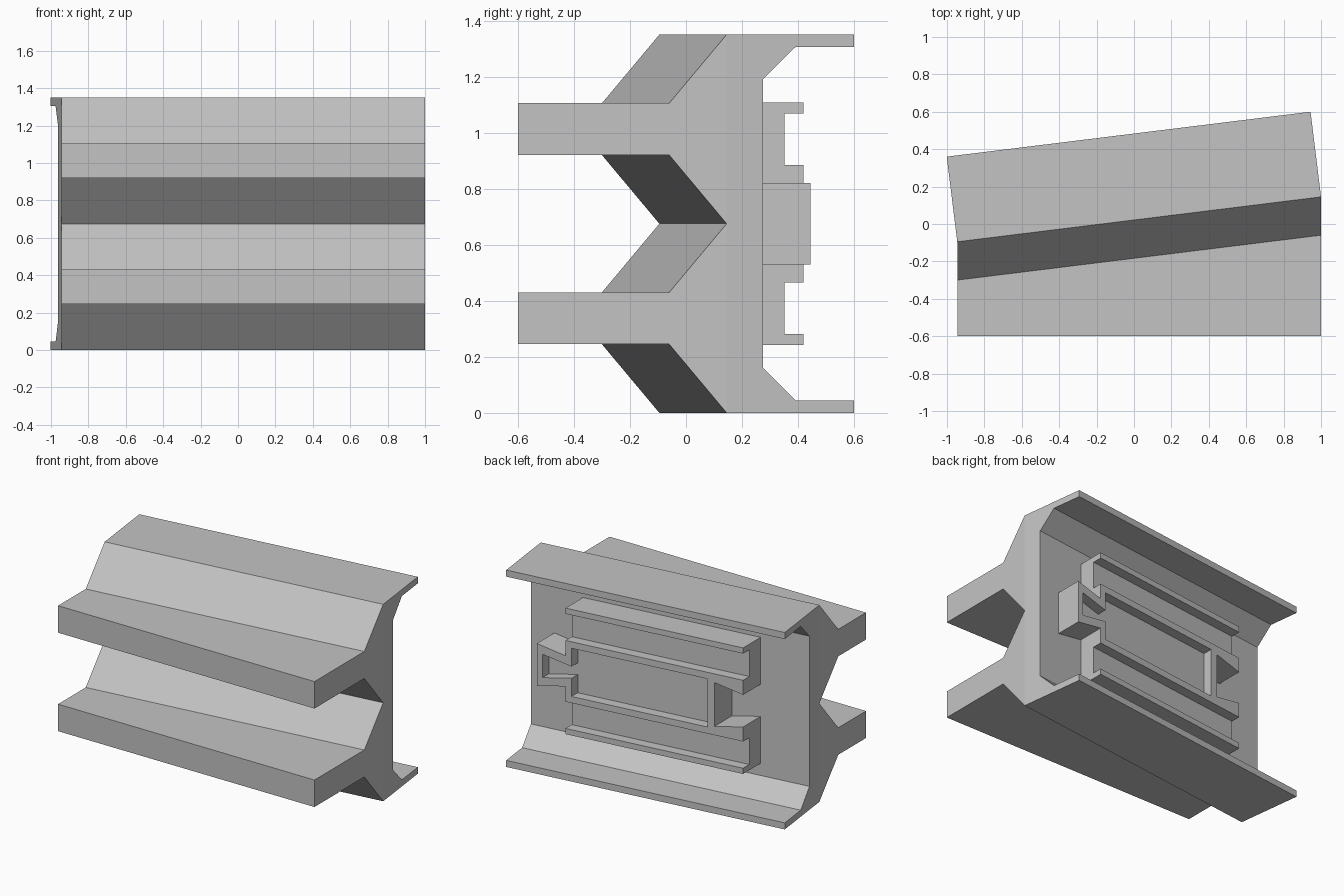
import bpy
import bmesh
from mathutils import Vector

if "Cube" in bpy.data.objects:
    bpy.data.objects.remove(bpy.data.objects["Cube"], do_unlink=True)

grey = bpy.data.materials.new("plain_grey")
grey.use_nodes = True
grey.diffuse_color = (0.55, 0.55, 0.55, 1)
grey.node_tree.nodes["Principled BSDF"].inputs["Base Color"].default_value = grey.diffuse_color

MID = 0.675                        # height of the symmetry plane
SLOPE = 0.1234                     # skew of the back against the front
NORMAL = Vector((-0.1225, 0.9925, 0))


def finish(bm, name):
    bmesh.ops.recalc_face_normals(bm, faces=bm.faces[:])
    mesh = bpy.data.meshes.new(name)
    bm.to_mesh(mesh)
    bm.free()
    mesh.materials.append(grey)
    obj = bpy.data.objects.new(name, mesh)
    bpy.context.collection.objects.link(obj)
    return obj


def mirrored(points):
    return [(a, -h) for a, h in reversed(points)]


# Body: a double-pronged profile whose back half is turned to follow the skew
FRONT = -0.6
half = [(0, 0), (-0.205, 0.245), (FRONT, 0.245), (FRONT, 0.43), (-0.205, 0.43),
        (0, MID), (0.4585, MID), (0.4585, 0.63), (0.247, 0.63), (0.131, 0.515)]
profile = half + mirrored(half[1:])
n = len(profile)


def body_point(origin, v, h):
    if v > 0:
        p = origin + NORMAL * v
    else:
        p = Vector((origin.x, FRONT if v == FRONT else origin.y + v, 0))
    return p + Vector((0, 0, MID + h))


bm = bmesh.new()
ends = []
for origin in (Vector((1, 0.145, 0)), Vector((-0.945, -0.095, 0))):
    ring = [bm.verts.new(body_point(origin, v, h)) for v, h in profile]
    bm.faces.new(ring[:6])                       # upper prong end
    bm.faces.new(ring[n - 5:] + ring[:1])        # lower prong end
    bm.faces.new(ring[5:n - 4] + ring[:1])       # back end
    ends.append(ring)
a, b = ends
for i in range(n):
    j = (i + 1) % n
    bm.faces.new((a[i], a[j], b[j], b[i]))
finish(bm, "body")


# Back fittings: outlines on the skewed back wall, extruded straight backward
def wall_y(x):
    return 0.145 - SLOPE * (1 - x) + 0.132


def add_prism(bm, outline, d0, d1):
    rings = [[bm.verts.new((x, wall_y(x) + d, MID + h)) for x, h in outline]
             for d in (d0, d1)]
    for ring in rings:
        bm.faces.new(ring)
    for i in range(len(outline)):
        j = (i + 1) % len(outline)
        bm.faces.new((rings[0][i], rings[0][j], rings[1][j], rings[1][i]))


END, FLOOR, TOP = 0.62, 0.122, 0.19
LIP = 0.432

# Base plate with a flared tab at one end and a matching socket at the other
plate = [(-0.42, 0.15), (-END, 0.11), (-END, LIP), (END, LIP), (END, 0.105), (0.82, 0.145)]
bm = bmesh.new()
add_prism(bm, plate + mirrored(plate), 0, FLOOR)
finish(bm, "back_plate")

# Raised rim around the window, tab and socket
rim = [(END, 0.21), (END, 0.105), (0.82, 0.145), (0.82, 0), (0.78, 0), (0.78, 0.08),
       (0.578, 0.04), (0.578, 0.165), (-0.37, 0.165), (-0.37, 0), (-0.42, 0),
       (-0.42, 0.15), (-END, 0.11), (-END, 0.21)]
bm = bmesh.new()
add_prism(bm, rim, FLOOR, TOP)
add_prism(bm, mirrored(rim), FLOOR, TOP)
finish(bm, "center_rim")

# Outer lips of the two channels
lip = [(-END, LIP), (END, LIP), (END, 0.393), (-END, 0.393)]
for name, outline in (("upper_lip", lip), ("lower_lip", mirrored(lip))):
    bm = bmesh.new()
    add_prism(bm, outline, FLOOR, TOP)
    finish(bm, name)
